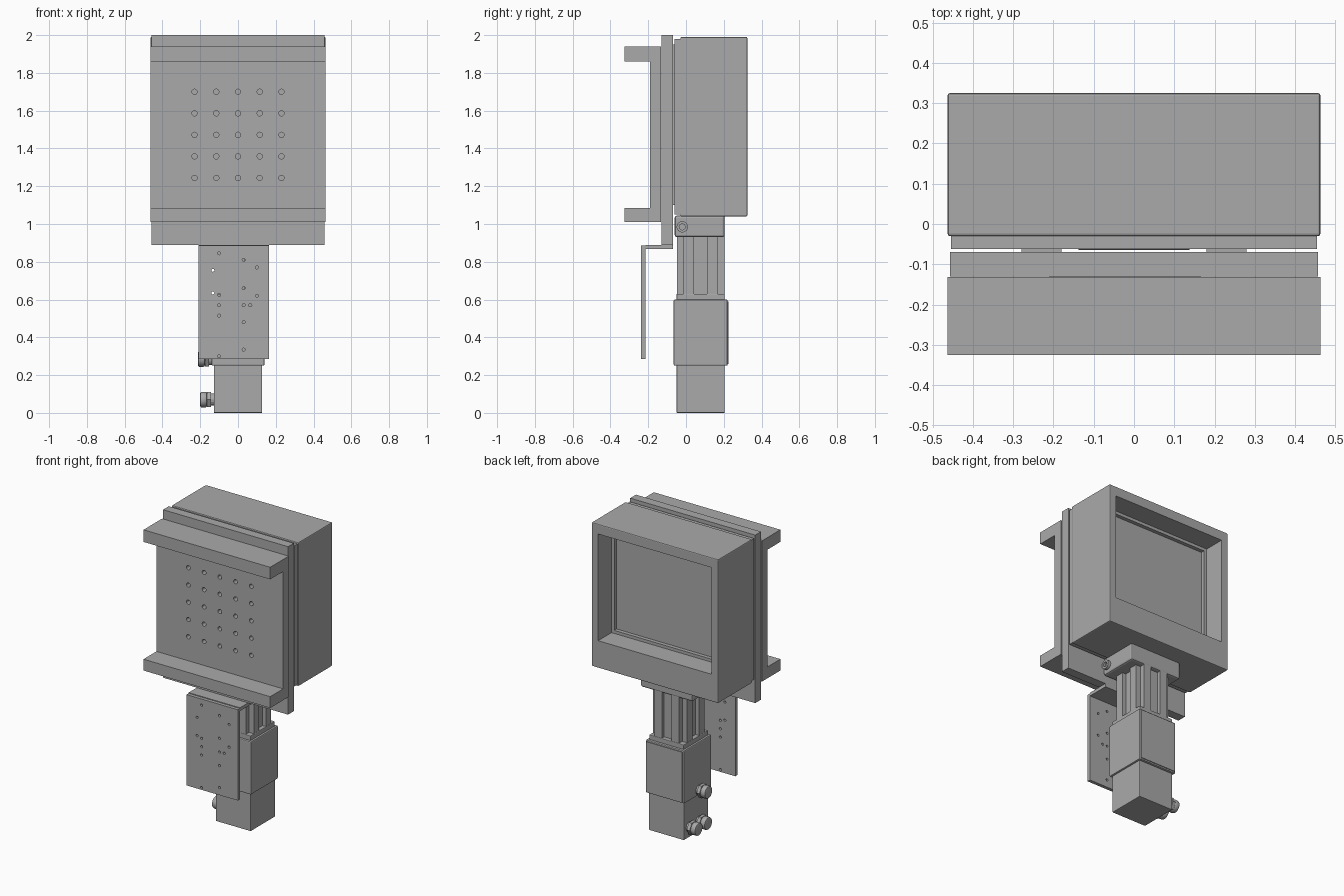
import bpy, bmesh, math
from mathutils import Matrix, Vector

if "Cube" in bpy.data.objects:
    bpy.data.objects.remove(bpy.data.objects["Cube"], do_unlink=True)

grey = bpy.data.materials.new("machined grey")
grey.use_nodes = True
COLOUR = (0.4, 0.4, 0.4, 1)
grey.diffuse_color = COLOUR
grey.node_tree.nodes["Principled BSDF"].inputs["Base Color"].default_value = COLOUR


def finish(name, bm):
    bmesh.ops.recalc_face_normals(bm, faces=bm.faces)
    mesh = bpy.data.meshes.new(name)
    bm.to_mesh(mesh)
    bm.free()
    mesh.materials.append(grey)
    obj = bpy.data.objects.new(name, mesh)
    bpy.context.collection.objects.link(obj)
    return obj


def activate(obj):
    bpy.ops.object.select_all(action='DESELECT')
    obj.select_set(True)
    bpy.context.view_layer.objects.active = obj


def apply_all(obj):
    activate(obj)
    for mod in list(obj.modifiers):
        bpy.ops.object.modifier_apply(modifier=mod.name)


def box(name, x, y, z, bevel=0):
    """Box from three (low, high) ranges."""
    bm = bmesh.new()
    centre = Vector([sum(r) / 2 for r in (x, y, z)])
    size = [r[1] - r[0] for r in (x, y, z)]
    bmesh.ops.create_cube(bm, size=1, matrix=Matrix.Translation(centre) @ Matrix.Diagonal((*size, 1)))
    obj = finish(name, bm)
    if bevel:
        mod = obj.modifiers.new("bevel", 'BEVEL')
        mod.width, mod.segments = bevel, 2
        apply_all(obj)
    return obj


def extrude(name, points, z0, z1):
    """Vertical prism from an x, y outline."""
    bm = bmesh.new()
    face = bm.faces.new([bm.verts.new((x, y, z0)) for x, y in points])
    top = bmesh.ops.extrude_face_region(bm, geom=[face])
    bmesh.ops.translate(bm, vec=(0, 0, z1 - z0),
                        verts=[v for v in top["geom"] if isinstance(v, bmesh.types.BMVert)])
    return finish(name, bm)


def cylinders(name, centres, radius, length, axis, sides=16):
    bm = bmesh.new()
    turn = Matrix.Rotation(math.pi / 2, 4, axis)
    for c in centres:
        bmesh.ops.create_cone(bm, cap_ends=True, segments=sides, radius1=radius, radius2=radius,
                              depth=length, matrix=Matrix.Translation(c) @ turn)
    return finish(name, bm)


def cut(obj, cutter):
    cutter.hide_render = True
    mod = obj.modifiers.new("cut", 'BOOLEAN')
    mod.operation, mod.solver, mod.object = 'DIFFERENCE', 'EXACT', cutter
    apply_all(obj)
    bpy.data.objects.remove(cutter, do_unlink=True)


# Deep housing with a stepped window recess in the back
housing = box("housing", (-.463, .463), (-.03, .325), (1.04, 1.99), .006)
cut(housing, box("window_cutter", (-.415, .415), (.185, .4), (1.22, 1.925)))
cut(housing, box("ledge_cutter", (-.395, .395), (.16, .2), (1.24, 1.905)))

# Narrower front cover, slide rails and moving plate
box("housing_front_cover", (-.455, .455), (-.062, -.03), (1.05, 1.98))
for side, label in ((-1, "right"), (1, "left")):
    x = side * .23
    box(label + "_slide_rail", (x - .05, x + .05), (-.07, -.062), (1.1, 1.95))
box("moving_plate", (-.457, .457), (-.13, -.07), (.89, 2))

# U-shaped front bracket with a grid of holes
web = box("bracket_web", (-.463, .463), (-.19, -.132), (1.085, 1.86))
grid = [(.115 * i, -.19, 1.472 + .114 * j) for i in range(-2, 3) for j in range(-2, 3)]
cut(web, cylinders("grid_hole_cutter", grid, .014, .07, 'X'))
for label, low, high in (("lower", 1.01, 1.085), ("upper", 1.86, 1.94)):
    box("bracket_" + label + "_flange", (-.463, .463), (-.325, -.132), (low, high))

# Hanging mounting plate with its foot
box("mounting_foot", (-.21, .165), (-.215, -.07), (.868, .89))
plate = box("mounting_plate", (-.21, .165), (-.237, -.215), (.285, .885))
spots = {-.1: (.845, .625, .57, .515, .3), -.133: (.755, .635), .03: (.81, .66, .57, .48, .335),
         .1: (.77, .62), .065: (.57,)}
holes = [(x, -.226, z) for x, heights in spots.items() for z in heights]
cut(plate, cylinders("mounting_hole_cutter", holes, .008, .06, 'X', 12))

# Collar under the housing, with a side port
collar = box("collar", (-.19, .19), (-.06, .205), (.93, 1.045), .012)
port = cylinders("collar_port", [(.195, -.02, .985)], .03, .03, 'Y')
cut(port, cylinders("port_cutter", [(.21, -.02, .985)], .016, .03, 'Y'))

# Slotted cross-shaped column: one quarter outline repeated by rotation
quarter = [(.125, -.09), (.125, -.035), (.1, -.035), (.1, .035), (.125, .035), (.125, .09), (.09, .09)]
MID_Y = .0775
outline = []
for turn in range(4):
    spin = Matrix.Rotation(turn * math.pi / 2, 2)
    outline += [tuple(spin @ Vector(p) + Vector((0, MID_Y))) for p in quarter]
extrude("slotted_column", outline, .6, .94)
box("column_base_flange", (-.127, .127), (-.05, .205), (.595, .63), .004)

# Drive body and lower cap
box("drive_body", (-.14, .14), (-.065, .22), (.25, .6), .006)
box("body_back_plate", (-.13, .13), (.21, .225), (.26, .59))
box("lower_cap", (-.128, .128), (-.05, .205), (0, .255), .004)

# Cable glands on the right side: neck, hexagonal nut, round cap
for label, base, y, z in (("upper", -.14, .065, .285), ("lower_back", -.128, .15, .07),
                          ("lower_front", -.128, .05, .07)):
    cylinders(label + "_gland_neck", [(base - .01, y, z)], .032, .04, 'Y')
    cylinders(label + "_gland_nut", [(base - .025, y, z)], .046, .022, 'Y', 6)
    cap = cylinders(label + "_gland_cap", [(base - .054, y, z)], .041, .036, 'Y', 20)
    mod = cap.modifiers.new("bevel", 'BEVEL')
    mod.width, mod.segments, mod.limit_method = .007, 2, 'ANGLE'
    apply_all(cap)
    bpy.ops.object.shade_smooth_by_angle()
